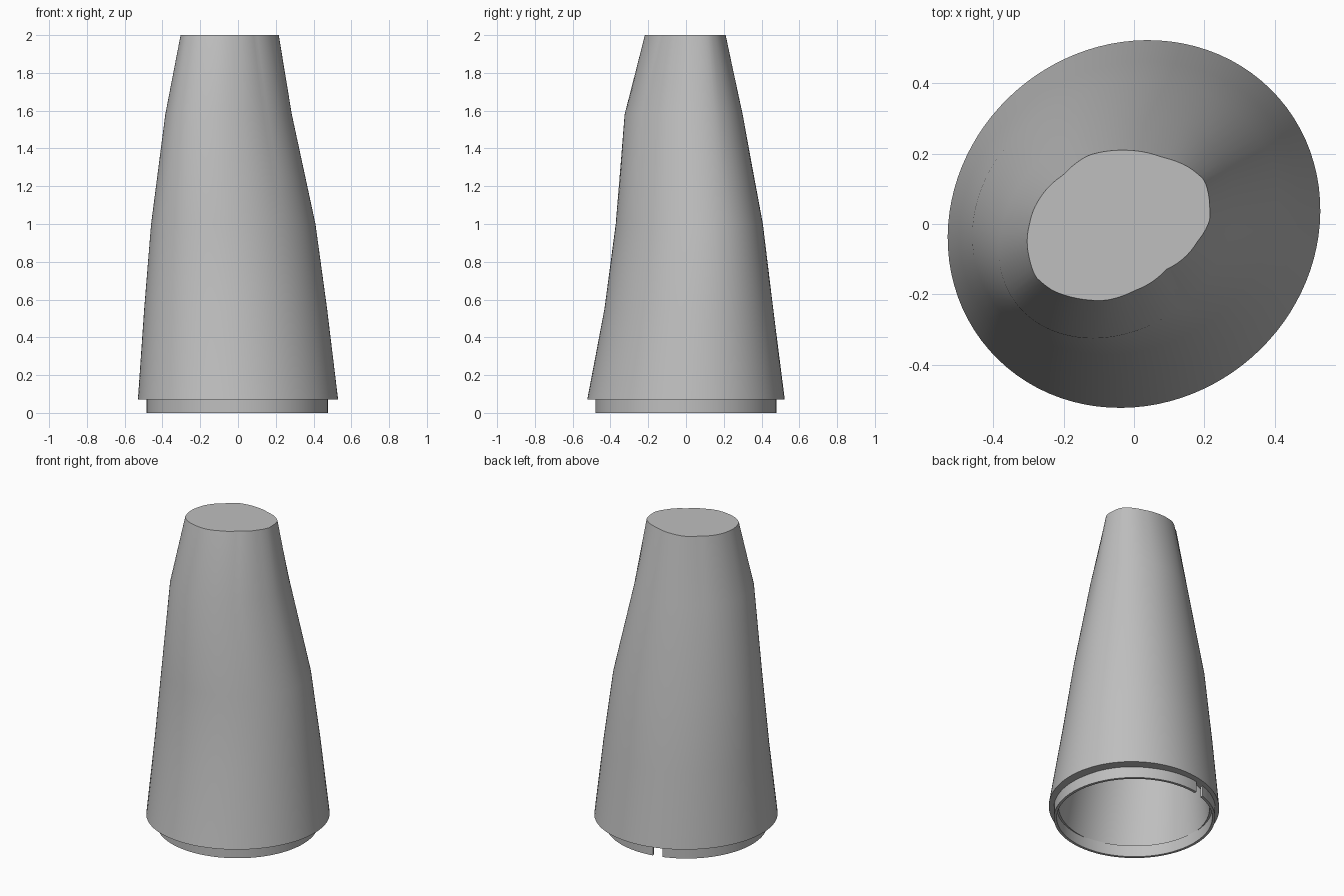
import bpy, bmesh, math

cube = bpy.data.objects.get("Cube")
if cube:
    bpy.data.objects.remove(cube, do_unlink=True)

grey = bpy.data.materials.new("plain_grey")
grey.use_nodes = True
colour = (0.52, 0.52, 0.52, 1)
grey.diffuse_color = colour
grey.node_tree.nodes["Principled BSDF"].inputs["Base Color"].default_value = colour

SIDES = 96
ANGLES = [2 * math.pi * i / SIDES for i in range(SIDES)]

# Irregular outline of the flat top, anticlockwise
TOP = [(.215, .01), (.215, .05), (.2, .125), (.15, .165), (.08, .19), (-.03, .21),
       (-.13, .195), (-.2, .14), (-.27, .07), (-.297, 0), (-.297, -.1), (-.28, -.15),
       (-.23, -.19), (-.14, -.215), (-.08, -.217), (0, -.19), (.09, -.13), (.18, -.05)]


def skewed_oval(z, x0, x1, y0, y1, skew, inset=0):
    """Ring of points filling the given extents, leaning towards the x = y diagonal."""
    cx, cy = (x0 + x1) / 2, (y0 + y1) / 2
    rx, ry = (x1 - x0) / 2 - inset, (y1 - y0) / 2 - inset
    ring = []
    for a in ANGLES:
        c, s = math.cos(a), math.sin(a)
        r = math.sqrt((1 - skew * skew) / (1 - 2 * skew * c * s))
        ring.append((cx + rx * r * c, cy + ry * r * s, z))
    return ring


def top_ring(z, inset=0):
    """Resample the top outline at the shared angles."""
    cx, cy, rx, ry = -.041, -.003, .256, .214
    polar = sorted((math.atan2((y - cy) / ry, (x - cx) / rx) % (2 * math.pi),
                    math.hypot((x - cx) / rx, (y - cy) / ry)) for x, y in TOP)
    first, last = polar[0], polar[-1]
    polar = ([(last[0] - 2 * math.pi, last[1])] + polar
             + [(first[0] + 2 * math.pi, first[1])])
    ring = []
    for a in ANGLES:
        for (a0, r0), (a1, r1) in zip(polar, polar[1:]):
            if a0 <= a <= a1:
                r = r0 + (r1 - r0) * (a - a0) / (a1 - a0)
                break
        ring.append((cx + (rx - inset) * r * math.cos(a),
                     cy + (ry - inset) * r * math.sin(a), z))
    return ring


def finish(name, bm, angle):
    bmesh.ops.recalc_face_normals(bm, faces=bm.faces)
    mesh = bpy.data.meshes.new(name)
    bm.to_mesh(mesh)
    bm.free()
    mesh.materials.append(grey)
    obj = bpy.data.objects.new(name, mesh)
    bpy.context.collection.objects.link(obj)
    bpy.ops.object.select_all(action='DESELECT')
    obj.select_set(True)
    bpy.context.view_layer.objects.active = obj
    bpy.ops.object.shade_smooth_by_angle(angle=math.radians(angle))
    return obj


# Hollow tapered body: z, x range, y range, skew of each section
SECTIONS = [(.07, -.53, .53, -.523, .523, .075),
            (.55, -.497, .472, -.432, .462, .1),
            (1, -.46, .41, -.372, .407, .13),
            (1.58, -.385, .285, -.325, .3, .2)]
WALL = .06
outer = [skewed_oval(*s) for s in SECTIONS] + [top_ring(2)]
inner = [skewed_oval(*s, inset=WALL) for s in SECTIONS] + [top_ring(2 - WALL, WALL)]

bm = bmesh.new()
rings = [[bm.verts.new(p) for p in ring] for ring in inner[::-1] + outer]
for low, high in zip(rings, rings[1:]):
    for i in range(SIDES):
        j = (i + 1) % SIDES
        bm.faces.new((low[i], low[j], high[j], high[i]))
bm.faces.new(rings[0])
bm.faces.new(rings[-1])
finish("tapered_body", bm, 30)

# Thin locating lip under the body, with a notch at the back
NOTCH = math.radians(104)
HALF_GAP = .065
R_OUT, R_IN = .48, .463
bm = bmesh.new()
profiles = []
for i in range(SIDES + 1):
    a = NOTCH + HALF_GAP + (2 * math.pi - 2 * HALF_GAP) * i / SIDES
    profiles.append([bm.verts.new((r * math.cos(a) - .004, r * math.sin(a), z))
                     for r, z in ((R_OUT, 0), (R_OUT, .075), (R_IN, .075), (R_IN, 0))])
for p, q in zip(profiles, profiles[1:]):
    for k in range(4):
        m = (k + 1) % 4
        bm.faces.new((p[k], p[m], q[m], q[k]))
bm.faces.new(profiles[0])
bm.faces.new(profiles[-1])
finish("notched_lip", bm, 30)
